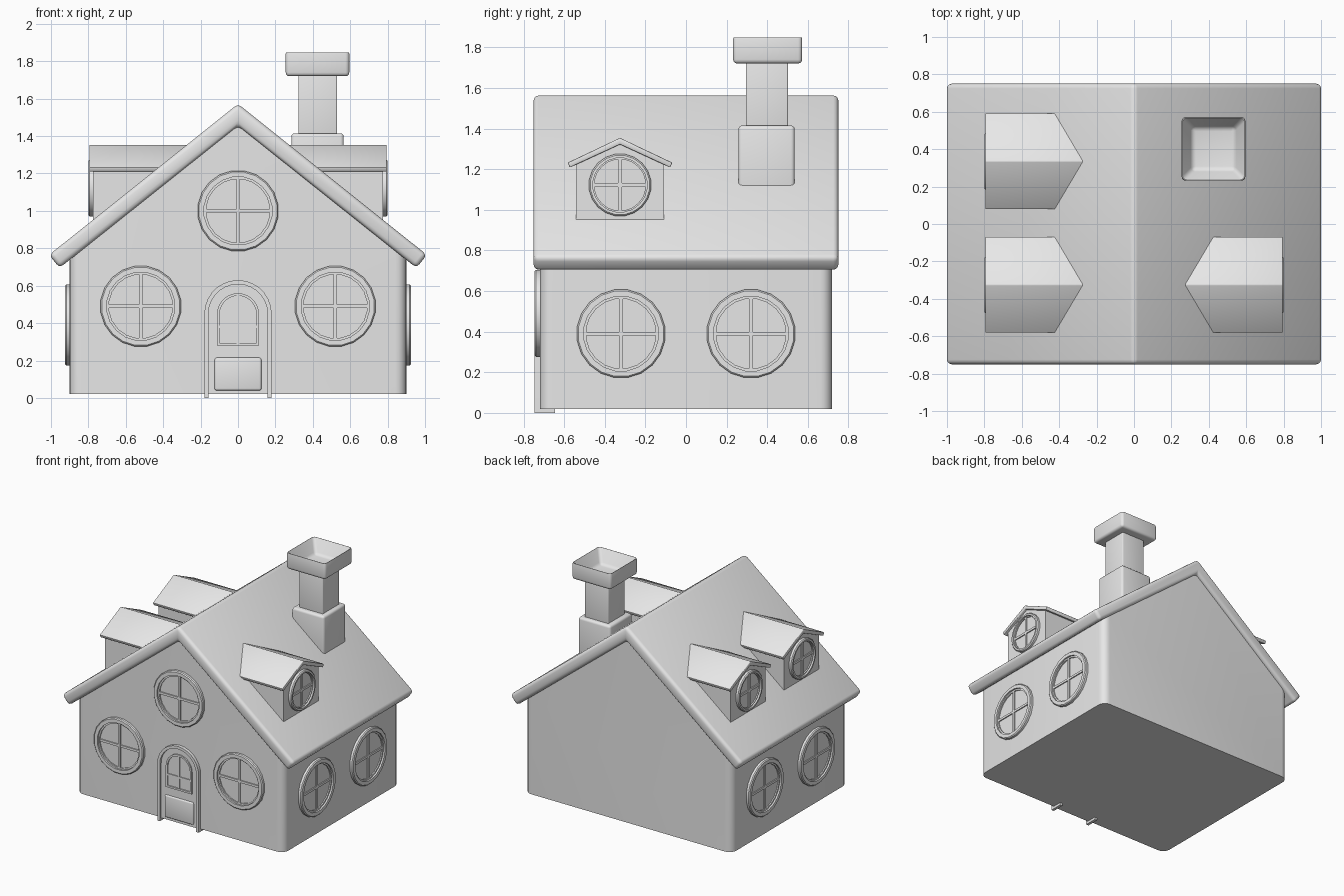
import bpy, bmesh, math
from mathutils import Matrix, Vector

if "Cube" in bpy.data.objects:
    bpy.data.objects.remove(bpy.data.objects["Cube"], do_unlink=True)

GREY = (0.8, 0.8, 0.8, 1.0)
grey = bpy.data.materials.new("plain_grey")
grey.use_nodes = True
grey.diffuse_color = GREY
for node in grey.node_tree.nodes:
    if node.type == 'BSDF_PRINCIPLED':
        node.inputs["Base Color"].default_value = GREY


def finish(name, bm, bevel=0.0, segments=3, edge_rule=None):
    """Bevel the chosen edges, then turn the bmesh into a shaded object."""
    bmesh.ops.recalc_face_normals(bm, faces=bm.faces)
    if bevel:
        edges = [e for e in bm.edges if edge_rule is None or edge_rule(e)]
        bmesh.ops.bevel(bm, geom=edges, offset=bevel, segments=segments,
                        profile=0.5, affect='EDGES', clamp_overlap=True)
    mesh = bpy.data.meshes.new(name)
    bm.to_mesh(mesh)
    bm.free()
    mesh.materials.append(grey)
    obj = bpy.data.objects.new(name, mesh)
    bpy.context.collection.objects.link(obj)
    bpy.ops.object.select_all(action='DESELECT')
    obj.select_set(True)
    bpy.context.view_layer.objects.active = obj
    bpy.ops.object.shade_smooth_by_angle(angle=math.radians(40))
    return obj


def prism(name, profile, axis, start, end, **kw):
    """Extrude a profile (sideways, up) along the x or y axis."""
    bm = bmesh.new()

    def place(a, z, d):
        return bm.verts.new((d, a, z) if axis == 'x' else (a, d, z))

    near = [place(a, z, start) for a, z in profile]
    far = [place(a, z, end) for a, z in profile]
    bm.faces.new(near)
    bm.faces.new(far[::-1])
    for i in range(len(near)):
        j = (i + 1) % len(near)
        bm.faces.new((near[i], far[i], far[j], near[j]))
    return finish(name, bm, **kw)


def add_box(bm, low, high):
    low, high = Vector(low), Vector(high)
    matrix = Matrix.Translation((low + high) / 2) @ Matrix.Diagonal((*(high - low), 1))
    return bmesh.ops.create_cube(bm, size=1, matrix=matrix)["verts"]


def box(name, low, high, **kw):
    bm = bmesh.new()
    add_box(bm, low, high)
    return finish(name, bm, **kw)


def gable(half, eave, apex, base):
    return [(-half, base), (-half, eave), (0, apex), (half, eave), (half, base)]


def arch(half, top, base, steps=14):
    """Upright arch outline from the left foot to the right foot."""
    pts = [(-half, base)]
    for i in range(steps + 1):
        t = math.pi * (1 - i / steps)
        pts.append((half * math.cos(t), top - half + half * math.sin(t)))
    return pts + [(half, base)]


def round_window(name, centre, yaw, r, rim, sides=20):
    """Round frame, pane and cross bars; yaw turns it from facing the front."""
    bm = bmesh.new()
    section = [(r, -0.03), (r, 0.018), (r - 0.007, 0.025), (r - rim, 0.025),
               (r - rim, 0.012), (r - rim * 1.35, 0.012), (r - rim * 1.35, 0.003)]
    rings = []
    for rad, out in section:
        ring = []
        for k in range(sides):
            t = 2 * math.pi * (k + 0.5) / sides
            ring.append(bm.verts.new((rad * math.cos(t), -out, rad * math.sin(t))))
        rings.append(ring)
    for a, b in zip(rings, rings[1:]):
        for k in range(sides):
            n = (k + 1) % sides
            bm.faces.new((a[k], a[n], b[n], b[k]))
    bm.faces.new(rings[-1])
    bm.faces.new(rings[0][::-1])
    reach, bar = r - rim * 1.2, 0.009
    add_box(bm, (-bar, -0.012, -reach), (bar, 0, reach))
    add_box(bm, (-reach, -0.0115, -bar), (reach, 0, bar))
    bm.transform(Matrix.Translation(centre) @ Matrix.Rotation(yaw, 4, 'Z'))
    return finish(name, bm)


def is_upright(e):
    a, b = (v.co for v in e.verts)
    return (a.xy - b.xy).length < 1e-4


# House body with rounded vertical corners
prism("house_walls", gable(0.9, 0.76, 1.48, 0.02), 'y', -0.72, 0.72,
      bevel=0.06, segments=5, edge_rule=is_upright)

# Main roof
prism("main_roof", [(-1.01, 0.765), (0, 1.572), (1.01, 0.765),
                    (0.954, 0.695), (0, 1.455), (-0.954, 0.695)],
      'y', -0.75, 0.75, bevel=0.025)

# Round windows on the front and both sides
for label, x, z in (("left", 0.52, 0.49), ("right", -0.52, 0.49), ("attic", 0, 1.0)):
    round_window("front_window_" + label, (x, -0.72, z), 0, 0.217, 0.034)
for side, s in (("left", 1), ("right", -1)):
    for label, y in (("front", -0.32), ("back", 0.32)):
        round_window(f"{side}_window_{label}", (s * 0.9, y, 0.39),
                     s * math.pi / 2, 0.219, 0.034)


# Dormers
def dormer(name, s, y):
    def shift(pts):
        return [(a + y, z) for a, z in pts]

    prism(name + "_walls", shift(gable(0.217, 1.23, 1.335, 0.92)), 'x', s * 0.2, s * 0.775)
    prism(name + "_roof", shift([(-0.258, 1.232), (0, 1.354), (0.258, 1.232),
                                 (0.247, 1.208), (0, 1.322), (-0.247, 1.208)]),
          'x', s * 0.2, s * 0.795, bevel=0.005, segments=2)
    round_window(name + "_window", (s * 0.775, y, 1.122), s * math.pi / 2, 0.154, 0.02)


dormer("left_dormer", 1, -0.325)
dormer("right_front_dormer", -1, -0.325)
dormer("right_back_dormer", -1, 0.335)

# Chimney
box("chimney_base", (0.285, 0.258, 1.0), (0.565, 0.535, 1.415), bevel=0.018)
box("chimney_stack", (0.323, 0.295, 1.35), (0.53, 0.502, 1.73), bevel=0.006)
bm = bmesh.new()
add_box(bm, (0.255, 0.232, 1.72), (0.595, 0.572, 1.86))
top = max(bm.faces, key=lambda f: f.calc_center_median().z)
bmesh.ops.inset_region(bm, faces=[top], thickness=0.08)
for v in top.verts:
    v.co.z -= 0.12
finish("chimney_cap", bm, bevel=0.02)

# Door with an arched frame
prism("door_frame", arch(0.18, 0.63, 0) + arch(0.158, 0.608, 0)[::-1],
      'y', -0.745, -0.645)
prism("door_panel", arch(0.16, 0.61, 0.02), 'y', -0.727, -0.7)
prism("door_window_frame", arch(0.112, 0.56, 0.28) + arch(0.098, 0.546, 0.28)[::-1],
      'y', -0.737, -0.715)
box("door_window_sill", (-0.112, -0.737, 0.28), (0.112, -0.715, 0.294))
box("door_window_upright", (-0.007, -0.734, 0.29), (0.007, -0.715, 0.55))
box("door_window_crossbar", (-0.1, -0.7335, 0.373), (0.1, -0.715, 0.387))
box("door_lower_panel", (-0.125, -0.738, 0.04), (0.125, -0.7, 0.215), bevel=0.011)
